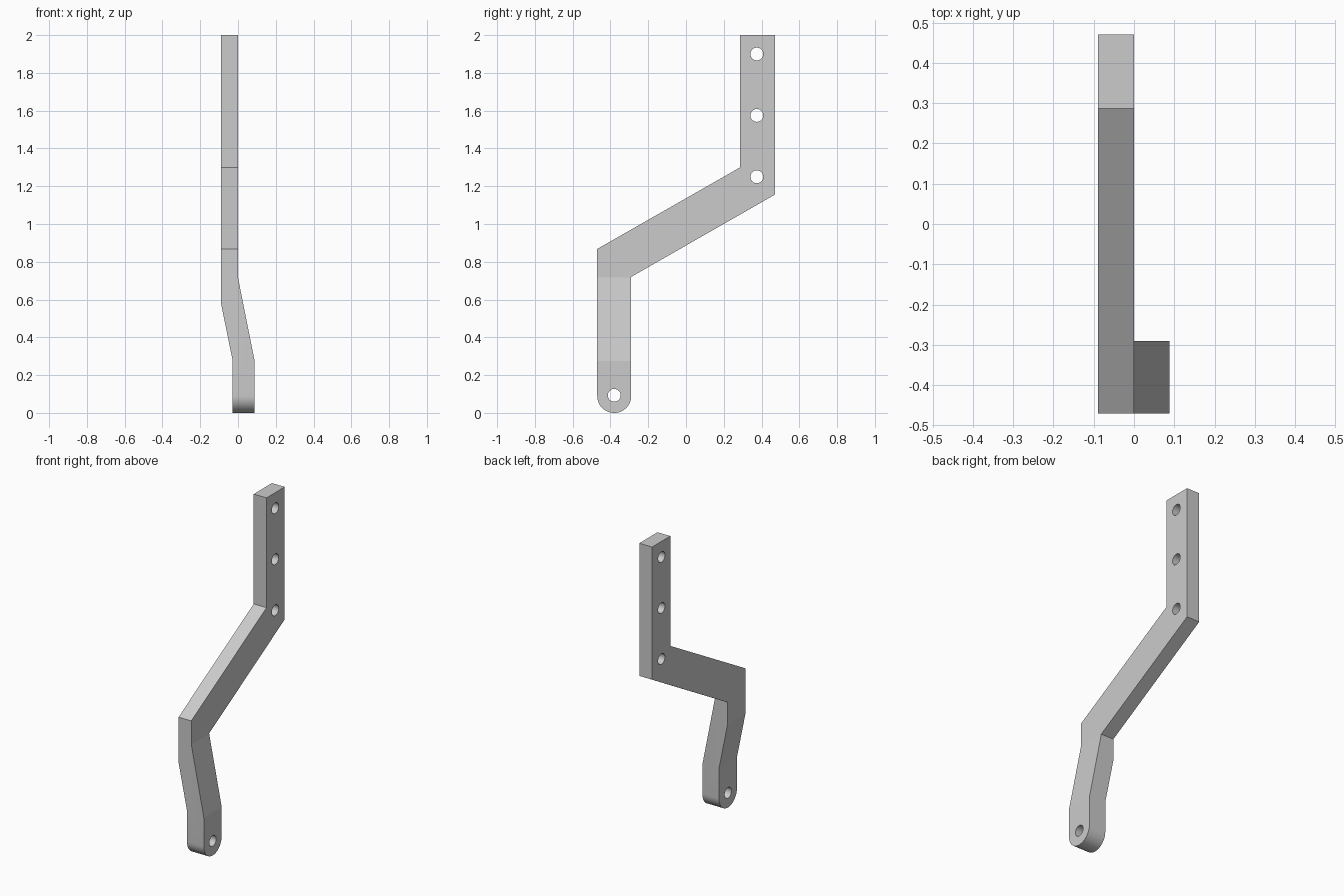
import bpy, bmesh
from math import sin, cos, pi, radians

if "Cube" in bpy.data.objects:
    bpy.data.objects.remove(bpy.data.objects["Cube"])


def prism(name, points, axis, lo, hi):
    """Extrude a closed outline along x (points are y,z) or y (points are x,z)."""
    bm = bmesh.new()
    place = (lambda a, b: (lo, a, b)) if axis == 'x' else (lambda a, b: (a, lo, b))
    face = bm.faces.new([bm.verts.new(place(a, b)) for a, b in points])
    moved = bmesh.ops.extrude_face_region(bm, geom=[face])['geom']
    vec = (hi - lo, 0, 0) if axis == 'x' else (0, hi - lo, 0)
    bmesh.ops.translate(bm, vec=vec, verts=[v for v in moved if isinstance(v, bmesh.types.BMVert)])
    bmesh.ops.recalc_face_normals(bm, faces=bm.faces)
    mesh = bpy.data.meshes.new(name)
    bm.to_mesh(mesh)
    bm.free()
    obj = bpy.data.objects.new(name, mesh)
    bpy.context.collection.objects.link(obj)
    return obj


def arc(cy, cz, r, start, end, n):
    return [(cy + r * cos(start + (end - start) * i / n),
             cz + r * sin(start + (end - start) * i / n)) for i in range(n + 1)]


def boolean(target, cutter, operation):
    cutter.hide_render = True
    mod = target.modifiers.new(operation.title(), 'BOOLEAN')
    mod.operation, mod.object, mod.solver = operation, cutter, 'EXACT'
    bpy.context.view_layer.objects.active = target
    bpy.ops.object.modifier_apply(modifier=mod.name)
    bpy.data.objects.remove(cutter)


# Side outline: upright, slanted arm, lower leg with rounded foot
side = [(0.287, 2), (0.47, 2), (0.47, 1.155), (-0.29, 0.72)]
side += arc(-0.38, 0.09, 0.09, 0, -pi, 24)
side += [(-0.47, 0.868), (0.287, 1.3)]
bracket = prism("offset_bracket", side, 'x', -0.2, 0.2)

# Front outline: flat bar that jogs sideways near the bottom
front = [(-0.09, 2.1), (0, 2.1), (0, 0.717), (0.088, 0.275),
         (0.088, -0.1), (-0.03, -0.1), (-0.03, 0.285), (-0.09, 0.58)]
boolean(bracket, prism("jog_helper", front, 'y', -0.6, 0.6), 'INTERSECT')

# Bolt holes: three in the upright, one in the foot
for y, z in [(0.375, 1.9), (0.375, 1.575), (0.375, 1.25), (-0.38, 0.093)]:
    circle = arc(y, z, 0.034, 0, 2 * pi, 32)[:-1]
    boolean(bracket, prism("hole_helper", circle, 'x', -0.3, 0.3), 'DIFFERENCE')

bpy.ops.object.select_all(action='DESELECT')
bracket.select_set(True)
bpy.context.view_layer.objects.active = bracket
bpy.ops.object.shade_smooth_by_angle(angle=radians(10))
